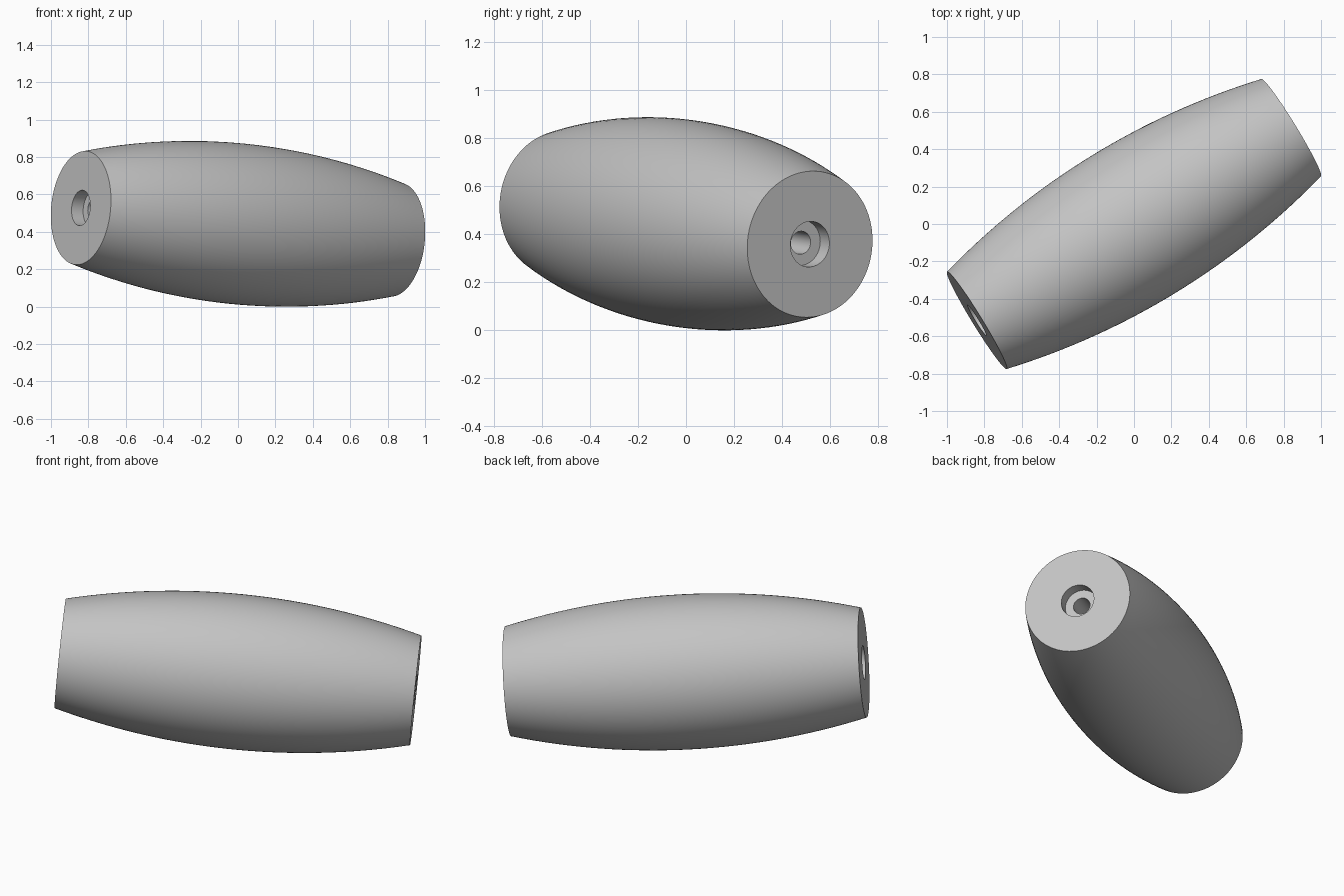
import bpy
import bmesh
import math
from mathutils import Vector

if "Cube" in bpy.data.objects:
    bpy.data.objects.remove(bpy.data.objects["Cube"], do_unlink=True)

AXIS = Vector((1.68, 1.03, -0.17))
CENTRE = Vector((0, 0, 0.4425))
HALF = AXIS.length / 2
END_R, MID_R = 0.305, 0.43
BORE_R, BORE_DEPTH, HOLE_R = 0.095, 0.073, 0.048
SEGMENTS, STEPS = 96, 32

grey = bpy.data.materials.new("plain grey")
grey.use_nodes = True
colour = (0.55, 0.55, 0.55, 1)
grey.diffuse_color = colour
grey.node_tree.nodes["Principled BSDF"].inputs["Base Color"].default_value = colour

# Barrel side: circular arc from one end to the other
sag = MID_R - END_R
arc_r = (HALF ** 2 + sag ** 2) / (2 * sag)
profile = []
for i in range(STEPS + 1):
    z = HALF * (2 * i / STEPS - 1)
    profile.append((MID_R - arc_r + math.sqrt(arc_r ** 2 - z ** 2), z))

# Counterbore at each end, joined by the through hole
floor_z = HALF - BORE_DEPTH
profile += [(BORE_R, HALF), (BORE_R, floor_z), (HOLE_R, floor_z),
            (HOLE_R, -floor_z), (BORE_R, -floor_z), (BORE_R, -HALF)]

# Lathe the closed profile
bm = bmesh.new()
rings = []
for k in range(SEGMENTS):
    a = math.tau * k / SEGMENTS
    rings.append([bm.verts.new((r * math.cos(a), r * math.sin(a), z)) for r, z in profile])
n = len(profile)
for k in range(SEGMENTS):
    here, there = rings[k], rings[(k + 1) % SEGMENTS]
    for i in range(n):
        j = (i + 1) % n
        bm.faces.new((here[i], there[i], there[j], here[j]))
bmesh.ops.recalc_face_normals(bm, faces=bm.faces)
mesh = bpy.data.meshes.new("barrel_grip")
bm.to_mesh(mesh)
bm.free()
mesh.materials.append(grey)

# Tilt the barrel onto its axis
grip = bpy.data.objects.new("barrel_grip", mesh)
bpy.context.collection.objects.link(grip)
grip.rotation_euler = AXIS.to_track_quat("Z", "Y").to_euler()
grip.location = CENTRE
bpy.ops.object.select_all(action="DESELECT")
grip.select_set(True)
bpy.context.view_layer.objects.active = grip
bpy.ops.object.shade_smooth_by_angle(angle=math.radians(30))
